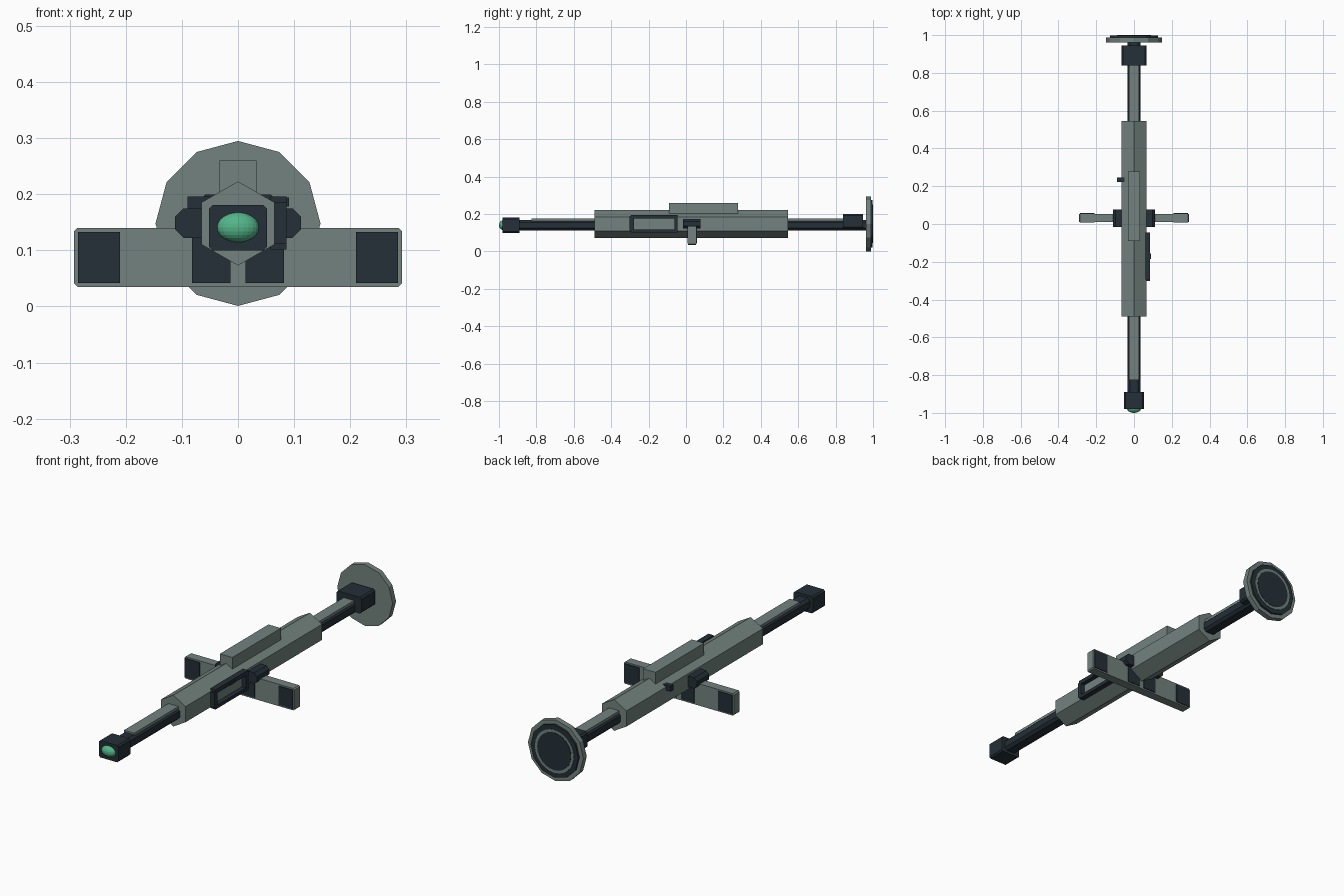
import bpy, bmesh, math
from mathutils import Matrix

if "Cube" in bpy.data.objects:
    bpy.data.objects.remove(bpy.data.objects["Cube"])

AXIS_Z = 0.148  # height of the long axis


def material(name, rgb):
    m = bpy.data.materials.new(name)
    m.diffuse_color = (*rgb, 1)
    m.use_nodes = True
    m.node_tree.nodes["Principled BSDF"].inputs["Base Color"].default_value = m.diffuse_color
    return m


GREY = material("grey_green", (0.17, 0.225, 0.21))
DARK = material("dark_slate", (0.018, 0.029, 0.039))
GREEN = material("lens_green", (0.085, 0.46, 0.25))


def finish(bm, name, mat):
    bmesh.ops.recalc_face_normals(bm, faces=bm.faces)
    me = bpy.data.meshes.new(name)
    bm.to_mesh(me)
    bm.free()
    me.materials.append(mat)
    ob = bpy.data.objects.new(name, me)
    bpy.context.collection.objects.link(ob)
    return ob


def prism(name, profile, y0, y1, mat):
    """Extrude an (x, z) profile along y."""
    bm = bmesh.new()
    face = bm.faces.new([bm.verts.new((x, y0, z)) for x, z in profile])
    ext = bmesh.ops.extrude_face_region(bm, geom=[face])
    for v in ext["geom"]:
        if isinstance(v, bmesh.types.BMVert):
            v.co.y = y1
    return finish(bm, name, mat)


def block(name, x, y, z, mat, cut=0.0):
    """Box along y whose (x, z) corners are chamfered by cut."""
    (x0, x1), (z0, z1) = x, z
    if cut:
        p = [(x0 + cut, z0), (x1 - cut, z0), (x1, z0 + cut), (x1, z1 - cut),
             (x1 - cut, z1), (x0 + cut, z1), (x0, z1 - cut), (x0, z0 + cut)]
    else:
        p = [(x0, z0), (x1, z0), (x1, z1), (x0, z1)]
    return prism(name, p, y[0], y[1], mat)


def ngon(r, n):
    return [(r * math.sin(math.tau * i / n), AXIS_Z + r * math.cos(math.tau * i / n))
            for i in range(n)]


# Main body, top rail and barrel
prism("body", ngon(0.075, 6), -0.49, 0.545, GREY)
block("top_rail", (-0.033, 0.033), (-0.09, 0.278), (0.19, 0.26), GREY)
block("barrel", (-0.034, 0.034), (-0.92, 0.965), (0.113, 0.168), DARK, 0.012)
block("barrel_top_strip", (-0.027, 0.027), (-0.825, 0.86), (0.16, 0.176), GREY)

# Muzzle with lens
block("muzzle", (-0.052, 0.052), (-0.98, -0.89), (0.10, 0.181), DARK, 0.007)
bm = bmesh.new()
bmesh.ops.create_uvsphere(bm, u_segments=24, v_segments=12, radius=1)
bmesh.ops.transform(bm, verts=bm.verts, matrix=Matrix.Translation((0, -0.975, 0.141))
                    @ Matrix.Diagonal((0.038, 0.025, 0.027, 1)))
finish(bm, "lens", GREEN)

# Rear block and butt disc
block("rear_block", (-0.066, 0.066), (0.84, 0.945), (0.122, 0.2), DARK, 0.008)
prism("butt_disc", ngon(0.147, 12), 0.962, 0.988, GREY)
prism("butt_pad", ngon(0.127, 12), 0.985, 0.997, DARK)
prism("butt_ring", ngon(0.103, 24), 0.99, 0.9985, GREY)
prism("butt_centre", ngon(0.09, 24), 0.99, 1.0, DARK)

# Cross handle with painted grips on both faces
block("handle", (-0.292, 0.292), (0.011, 0.054), (0.035, 0.14), GREY, 0.006)
for side, s in (("left", -1), ("right", 1)):
    for part, a, b in (("outer", 0.21, 0.285), ("inner", 0.013, 0.082)):
        xs = sorted((s * a, s * b))
        block(f"{side}_{part}_grip_front", xs, (0.007, 0.012), (0.042, 0.133), DARK)
        block(f"{side}_{part}_grip_back", xs, (0.053, 0.058), (0.042, 0.133), DARK)

# Pivot through the body
block("pivot", (-0.112, 0.112), (-0.015, 0.077), (0.122, 0.175), DARK, 0.015)

# Side frame, built as four bars around an open window
FX = (0.058, 0.086)
block("frame_top", FX, (-0.293, -0.045), (0.176, 0.196), DARK)
block("frame_bottom", FX, (-0.293, -0.045), (0.102, 0.118), DARK)
block("frame_front", FX, (-0.302, -0.278), (0.112, 0.186), DARK)
block("frame_back", FX, (-0.062, -0.045), (0.112, 0.186), DARK)
block("frame_latch", (0.08, 0.091), (-0.185, -0.155), (0.178, 0.194), DARK)

# Small knob on the left
block("side_knob", (-0.09, -0.05), (0.222, 0.245), (0.17, 0.196), DARK)
